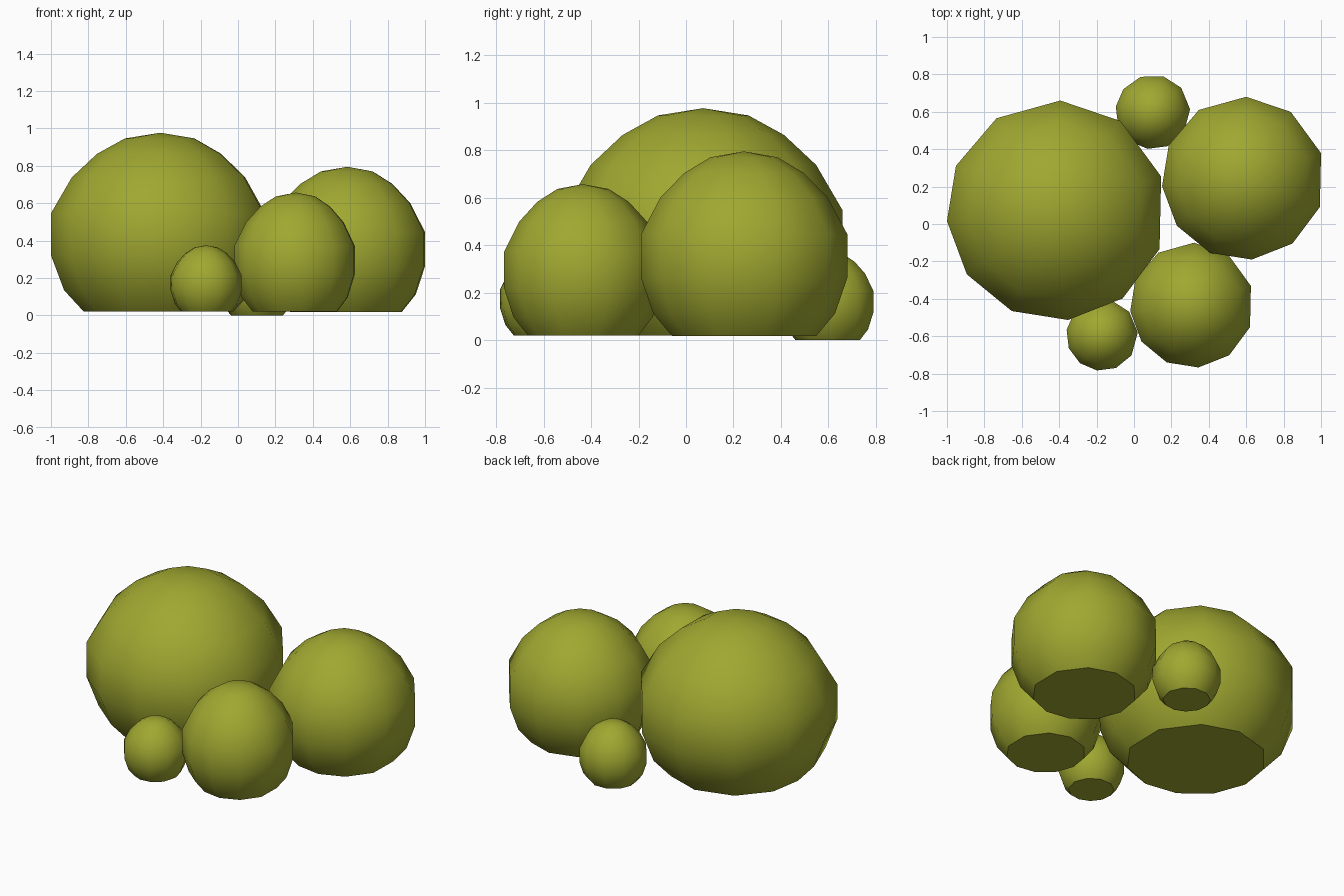
import bpy, bmesh, math

if "Cube" in bpy.data.objects:
    bpy.data.objects.remove(bpy.data.objects["Cube"])

mat = bpy.data.materials.new("olive green")
mat.diffuse_color = (0.35, 0.39, 0.03, 1)
mat.use_nodes = True
mat.node_tree.nodes["Principled BSDF"].inputs["Base Color"].default_value = mat.diffuse_color

# Shared shape: slightly uneven 11-sided rings, and a (radius, height) profile with a flat base
ANGLES = [18, 54.5, 88, 123, 156, 185.5, 215.5, 246, 276, 307, 339.5]
PROFILE = [(0.70, 0.0), (0.88, 0.12), (1.0, 0.315), (1.0, 0.55),
           (0.81, 0.75), (0.58, 0.882), (0.325, 0.968)]


def bush(name, x0, x1, y0, y1, z0, z1, turn=0):
    """Rounded bush fitted to a bounding box."""
    unit = [(math.cos(math.radians(a + turn)), math.sin(math.radians(a + turn))) for a in ANGLES]
    xs, ys = [p[0] for p in unit], [p[1] for p in unit]
    sx = (x1 - x0) / (max(xs) - min(xs))
    sy = (y1 - y0) / (max(ys) - min(ys))
    cx, cy = x0 - min(xs) * sx, y0 - min(ys) * sy
    h = z1 - z0
    bm = bmesh.new()
    rings = [[bm.verts.new((cx + u * r * sx, cy + v * r * sy, z0 + t * h)) for u, v in unit]
             for r, t in PROFILE]
    top = bm.verts.new((cx, cy, z1))
    n = len(unit)
    for lo, hi in zip(rings, rings[1:]):
        for i in range(n):
            j = (i + 1) % n
            bm.faces.new((lo[i], lo[j], hi[j], hi[i]))
    for i in range(n):
        bm.faces.new((rings[-1][i], rings[-1][(i + 1) % n], top))
    base = bm.faces.new(rings[0][::-1])
    # Smooth all over, with a crisp rim around the flat base
    for f in bm.faces:
        f.smooth = f is not base
    for e in base.edges:
        e.smooth = False
    me = bpy.data.meshes.new(name)
    bm.to_mesh(me)
    bm.free()
    me.materials.append(mat)
    ob = bpy.data.objects.new(name, me)
    bpy.context.collection.objects.link(ob)
    return ob


bush("large_bush", -1.0, 0.145, -0.513, 0.66, 0.02, 0.977)
bush("right_bush", 0.15, 1.0, -0.19, 0.68, 0.018, 0.795)
bush("front_bush", -0.02, 0.625, -0.767, -0.10, 0.02, 0.657)
bush("small_front_bush", -0.36, 0.02, -0.783, -0.41, 0.02, 0.375, -14)
bush("small_back_bush", -0.097, 0.30, 0.402, 0.79, 0.0, 0.375, -14)
